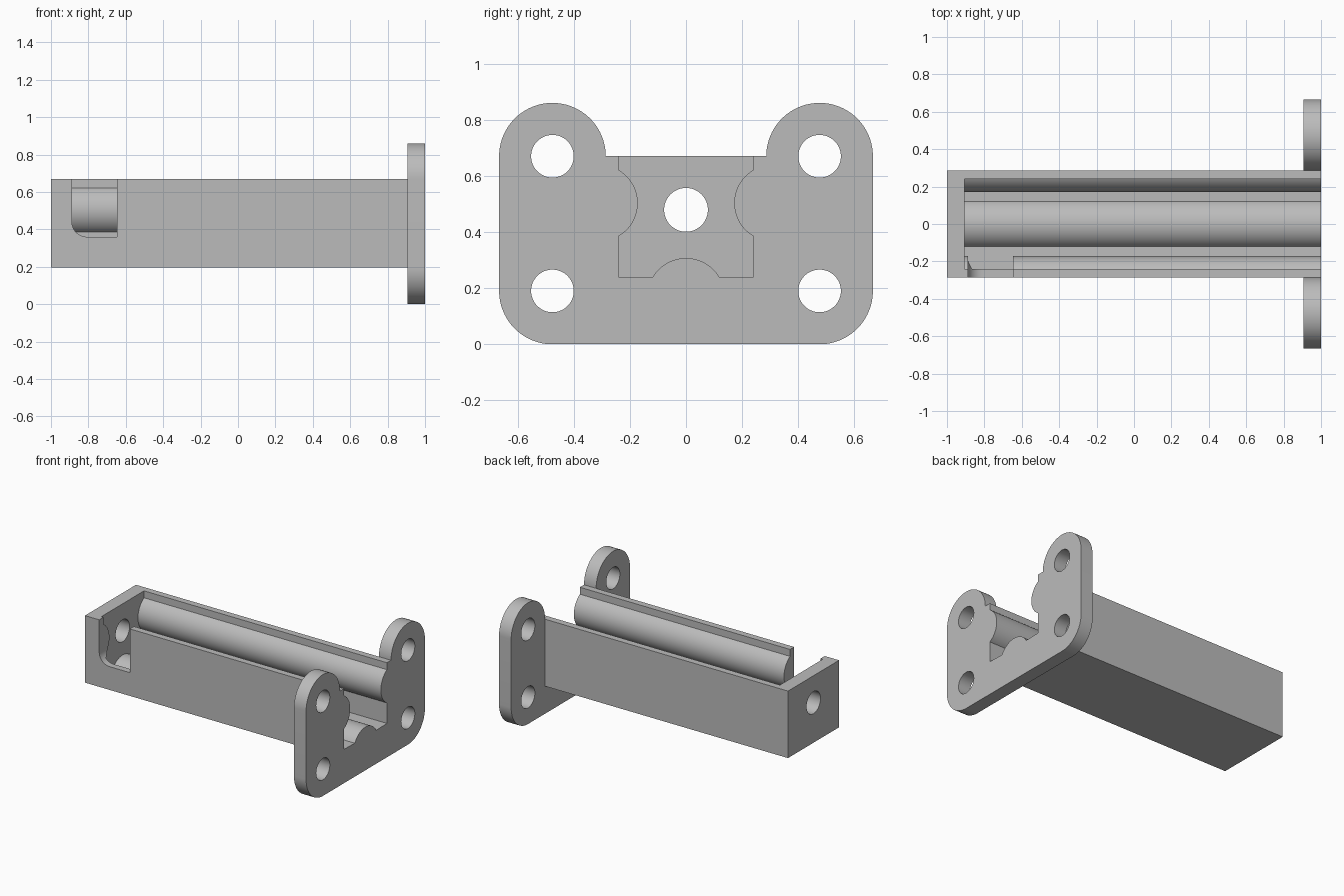
import bpy, bmesh
from math import sin, cos, pi, asin

cube = bpy.data.objects.get("Cube")
if cube:
    bpy.data.objects.remove(cube, do_unlink=True)

grey = bpy.data.materials.new("plain grey")
grey.use_nodes = True
grey.diffuse_color = (0.5, 0.5, 0.5, 1)
grey.node_tree.nodes["Principled BSDF"].inputs["Base Color"].default_value = (0.5, 0.5, 0.5, 1)


def arc(cx, cy, r, start, end, n=24):
    """Points along a circular arc, angles in radians."""
    steps = [start + (end - start) * i / n for i in range(n + 1)]
    return [(cx + r * cos(a), cy + r * sin(a)) for a in steps]


def prism(name, outline, lo, hi, axis="x"):
    """Extrude a flat outline along x (outline is y, z) or y (outline is x, z)."""
    place = (lambda p, d: (d, p[0], p[1])) if axis == "x" else (lambda p, d: (p[0], d, p[1]))
    bm = bmesh.new()
    face = bm.faces.new([bm.verts.new(place(p, lo)) for p in outline])
    ext = bmesh.ops.extrude_face_region(bm, geom=[face])
    moved = [g for g in ext["geom"] if isinstance(g, bmesh.types.BMVert)]
    shift = (hi - lo, 0, 0) if axis == "x" else (0, hi - lo, 0)
    bmesh.ops.translate(bm, verts=moved, vec=shift)
    bmesh.ops.recalc_face_normals(bm, faces=bm.faces)
    mesh = bpy.data.meshes.new(name)
    bm.to_mesh(mesh)
    bm.free()
    mesh.materials.append(grey)
    obj = bpy.data.objects.new(name, mesh)
    bpy.context.collection.objects.link(obj)
    return obj


def combine(target, tool, operation):
    """Apply a boolean and remove the tool object."""
    mod = target.modifiers.new(operation, "BOOLEAN")
    mod.operation, mod.solver, mod.object = operation, "EXACT", tool
    bpy.context.view_layer.objects.active = target
    bpy.ops.object.modifier_apply(modifier=mod.name)
    bpy.data.objects.remove(tool, do_unlink=True)


def round_hole(target, y, z, r, lo, hi):
    combine(target, prism("hole_cutter", arc(y, z, r, 0, 2 * pi, 48)[:-1], lo, hi), "DIFFERENCE")


def mirrored(half):
    """Complete a right-hand outline with its mirror image."""
    return half + [(-y, z) for y, z in reversed(half)]


WALL, TOP, LOBE, BOLT = 0.286, 0.67, 0.19, 0.476
FLANGE = 0.905

# Long rectangular housing
housing = prism("rail_housing", mirrored([(WALL, 0.195), (WALL, TOP)]), -1, 0.95)

# Mounting flange with rounded ears
ear = arc(BOLT, LOBE, LOBE, -pi / 2, 0) + arc(BOLT, TOP, LOBE, 0, pi, 48)
flange = prism("mounting_flange", mirrored(ear), FLANGE, 1)
combine(housing, flange, "UNION")

# Channel with a rounded rib on each side and along the floor
half_rib = asin(0.12 / 0.138)
floor_rib = arc(0, 0.169, 0.138, pi / 2, pi / 2 - half_rib, 16)[1:]
side_rib = arc(0.308, 0.503, 0.136, pi + pi / 3, pi - pi / 3, 32)
channel = floor_rib + [(0.24, 0.24)] + side_rib + [(0.24, 0.9)]
combine(housing, prism("channel_cutter", mirrored(channel), -0.905, 1.1), "DIFFERENCE")

# Side window near the closed end
window = [(-0.648, 0.8), (-0.888, 0.8)] + arc(-0.808, 0.44, 0.08, pi, 1.5 * pi, 16) + [(-0.648, 0.36)]
combine(housing, prism("window_cutter", window, -0.4, -0.1, "y"), "DIFFERENCE")

# End hole and flange bolt holes
round_hole(housing, 0, 0.479, 0.078, -1.1, -0.8)
for y in (-BOLT, BOLT):
    for z in (LOBE, TOP):
        round_hole(housing, y, z, 0.076, 0.8, 1.1)

# Smooth curves, crisp edges
bpy.ops.object.select_all(action="DESELECT")
housing.select_set(True)
bpy.context.view_layer.objects.active = housing
bpy.ops.object.shade_smooth_by_angle()
